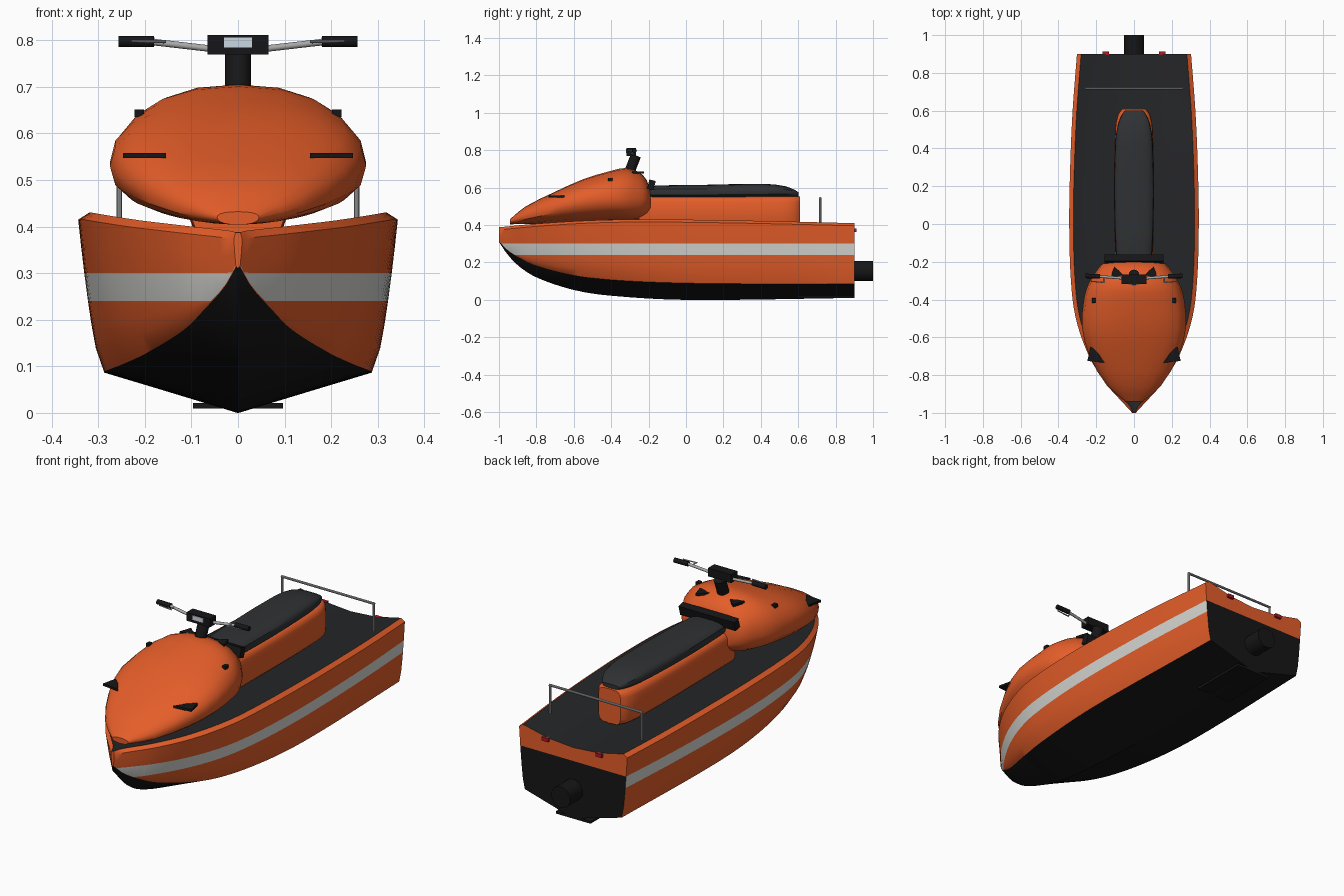
import bpy, bmesh
from math import cos, sin, pi, radians
from mathutils import Vector

if "Cube" in bpy.data.objects:
    bpy.data.objects.remove(bpy.data.objects["Cube"])


def mat(name, r, g, b):
    m = bpy.data.materials.new(name)
    m.diffuse_color = (r, g, b, 1)
    m.use_nodes = True
    m.node_tree.nodes["Principled BSDF"].inputs["Base Color"].default_value = m.diffuse_color
    return m


ORANGE = mat("orange", 0.78, 0.11, 0.022)
STRIPE = mat("stripe", 0.68, 0.68, 0.65)
BLACK = mat("black", 0.008, 0.008, 0.009)
DECK = mat("deck_mat", 0.018, 0.019, 0.021)
SEAT = mat("seat_vinyl", 0.028, 0.031, 0.034)
STEEL = mat("steel", 0.4, 0.4, 0.4)
RED = mat("red", 0.4, 0.01, 0.02)
SCREEN = mat("screen_glass", 0.6, 0.68, 0.76)


def curve(knots, y):
    """Smooth Hermite interpolation of (y, value) knots."""
    n = len(knots)
    slope = lambda a, b: (knots[b][1] - knots[a][1]) / (knots[b][0] - knots[a][0])
    for i in range(n - 1):
        (y0, v0), (y1, v1) = knots[i], knots[i + 1]
        if y <= y1 + 1e-9:
            m0 = slope(max(i - 1, 0), i + 1)
            m1 = slope(i, min(i + 2, n - 1))
            h = y1 - y0
            t = (y - y0) / h
            return (v0 * (2*t**3 - 3*t*t + 1) + h * m0 * (t**3 - 2*t*t + t)
                    + v1 * (3*t*t - 2*t**3) + h * m1 * (t**3 - t*t))
    return knots[-1][1]


def finish(name, bm, mats, angle=35):
    bmesh.ops.recalc_face_normals(bm, faces=bm.faces)
    me = bpy.data.meshes.new(name)
    bm.to_mesh(me)
    bm.free()
    ob = bpy.data.objects.new(name, me)
    bpy.context.collection.objects.link(ob)
    for m in mats:
        me.materials.append(m)
    bpy.ops.object.select_all(action='DESELECT')
    ob.select_set(True)
    bpy.context.view_layer.objects.active = ob
    bpy.ops.object.shade_smooth_by_angle(angle=radians(angle))
    return ob


def loft(bm, rings, strip=lambda j: 0):
    vs = [[bm.verts.new(p) for p in r] for r in rings]
    n = len(vs[0])
    for a, b in zip(vs, vs[1:]):
        for j in range(n):
            k = (j + 1) % n
            bm.faces.new((a[j], a[k], b[k], b[j])).material_index = strip(j)
    return vs


def pod(name, knots, power, m, steps=2, seg=20, angle=35):
    """Superellipse loft; each knot is (y, half width, centre z, up, down)."""
    cols = [[(k[0], k[c]) for k in knots] for c in range(1, 5)]
    ys = [a[0] + (b[0] - a[0]) * s / steps
          for a, b in zip(knots, knots[1:]) for s in range(steps)] + [knots[-1][0]]
    sp = lambda v: (1 if v >= 0 else -1) * abs(v) ** (2 / power)
    rings = []
    for y in ys:
        w, zc, up, dn = [curve(c, y) for c in cols]
        ring = []
        for i in range(seg):
            a = 2 * pi * i / seg
            s = sp(sin(a))
            ring.append((w * sp(cos(a)), y, zc + s * (up if s > 0 else dn)))
        rings.append(ring)
    bm = bmesh.new()
    vs = loft(bm, rings)
    bm.faces.new(vs[0])
    bm.faces.new(vs[-1])
    return finish(name, bm, [m], angle)


def box(name, c, size, m, tilt=0):
    bpy.ops.mesh.primitive_cube_add(size=1, location=c, rotation=(tilt, 0, 0))
    ob = bpy.context.object
    ob.name, ob.scale = name, size
    ob.data.materials.append(m)
    return ob


def rod(name, a, b, r, m, seg=16):
    a, b = Vector(a), Vector(b)
    d = b - a
    bpy.ops.mesh.primitive_cylinder_add(vertices=seg, radius=r, depth=d.length, location=(a + b) / 2)
    ob = bpy.context.object
    ob.name = name
    ob.rotation_euler = d.to_track_quat('Z', 'Y').to_euler()
    ob.data.materials.append(m)
    bpy.ops.object.shade_smooth_by_angle(angle=radians(35))
    return ob


def plate(name, pts, thick, m):
    """Flat polygon thickened along z."""
    bm = bmesh.new()
    f = bm.faces.new([bm.verts.new(p) for p in pts])
    ext = bmesh.ops.extrude_face_region(bm, geom=[f])
    bmesh.ops.translate(bm, vec=(0, 0, thick),
                        verts=[v for v in ext["geom"] if isinstance(v, bmesh.types.BMVert)])
    return finish(name, bm, [m], 10)


# Hull: keel, chine, sheer and width curves lofted bow to stern
KEEL = [(-1, .31), (-.96, .25), (-.9, .185), (-.8, .12), (-.6, .053), (-.4, .022), (0, .0), (.9, .01)]
CHZ = [(-1, .315), (-.96, .27), (-.9, .23), (-.8, .183), (-.6, .132), (-.4, .107), (-.1, .092), (.3, .086), (.9, .086)]
CHX = [(-1, .004), (-.9, .065), (-.8, .11), (-.6, .19), (-.4, .24), (-.1, .278), (.2, .287), (.9, .27)]
WIDE = [(-1, .009), (-.95, .055), (-.85, .145), (-.7, .238), (-.5, .308), (-.3, .334), (0, .343), (.3, .338), (.6, .325), (.9, .302)]
SHEER = [(-1, .388), (-.8, .407), (-.5, .425), (-.2, .43), (.3, .424), (.9, .41)]
rings = []
for i in range(41):
    y = -1 + 1.9 * (i / 40) ** 1.35
    zk, zc, xc, xg, zs = [curve(k, y) for k in (KEEL, CHZ, CHX, WIDE, SHEER)]
    zg = zs - .014
    side = lambda z: (xc + (xg - xc) * max(0, (z - zc) / (zg - zc)) ** .6, z)
    zl, zu = max(.24, zc + .001), max(.30, zc + .002)
    xr = max(xg - .022, xg * .5)
    sag = .042 * min(1, xg / .3)
    half = [(xc, zc), side((zc * 2 + zl) / 3), side((zc + zl * 2) / 3), side(zl), side(zu),
            side((zu + zg) / 2), (xg, zg), (xr, zs), (xr * .5, zs - sag * .75)]
    loop = [(0, zk)] + half + [(0, zs - sag)] + [(-x, z) for x, z in reversed(half)]
    rings.append([(x, y, z) for x, z in loop])
BANDS = [2, 0, 0, 0, 1, 0, 0, 0, 3, 3]
bm = bmesh.new()
vs = loft(bm, rings, lambda j: BANDS[j if j < 10 else 19 - j])
bm.faces.new(vs[0])
end = vs[-1]
bm.faces.new(end[:6] + end[15:]).material_index = 2
bm.faces.new(end[5:16]).material_index = 0
finish("hull", bm, [ORANGE, STRIPE, BLACK, DECK], 28)

# Front cowl, seat base and seat cushion
pod("front_cowl", [(-.94, .045, .42, .012, .016), (-.86, .14, .445, .053, .04),
                   (-.7, .235, .495, .083, .085), (-.55, .275, .53, .115, .115),
                   (-.4, .266, .54, .15, .115), (-.32, .243, .54, .165, .115),
                   (-.25, .2, .54, .142, .11), (-.21, .165, .54, .1, .09),
                   (-.19, .12, .53, .05, .06)], 2.3, ORANGE)
pod("seat_base", [(-.25, .1, .47, .085, .09), (.2, .105, .47, .085, .09), (.5, .1, .47, .085, .09),
                  (.58, .085, .47, .085, .09), (.61, .062, .47, .083, .09)], 5, ORANGE)
pod("seat", [(-.2, .085, .575, .025, .03), (-.16, .096, .575, .036, .03), (.1, .105, .575, .04, .03),
             (.42, .1, .578, .042, .03), (.53, .085, .578, .03, .028), (.585, .06, .572, .014, .022),
             (.602, .045, .57, .004, .016)], 3, SEAT)

# Dash bar and steering
box("dash_bar", (0, -.185, .615), (.31, .035, .05), BLACK, radians(-15))
rod("steering_column", (0, -.315, .65), (0, -.268, .772), .028, BLACK)
box("steering_head", (0, -.293, .79), (.13, .05, .042), BLACK)
box("display", (0, -.319, .795), (.06, .004, .022), SCREEN)

# Paired fittings
for s, tag in ((-1, "left"), (1, "right")):
    rod("handlebar_" + tag, (.06 * s, -.287, .782), (.19 * s, -.277, .797), .007, STEEL)
    rod("grip_" + tag, (.18 * s, -.277, .797), (.256 * s, -.275, .797), .012, BLACK)
    rod("lever_" + tag, (.155 * s, -.31, .797), (.228 * s, -.303, .798), .003, STEEL, 8)
    rod("lever_mount_" + tag, (.16 * s, -.279, .796), (.16 * s, -.31, .797), .003, STEEL, 8)
    plate("headlight_" + tag, [(.247 * s, -.725, .547), (.155 * s, -.735, .547),
                               (.2 * s, -.67, .547), (.23 * s, -.65, .547)], .011, BLACK)
    box("side_vent_" + tag, (.212 * s, -.405, .643), (.02, .025, .016), BLACK)
    plate("rear_vent_" + tag, [(.05 * s, -.275, .675), (.125 * s, -.29, .675),
                               (.105 * s, -.225, .675)], .012, BLACK)
    box("tail_light_" + tag, (.15 * s, .903, .372), (.035, .018, .018), RED)
    rod("rail_post_" + tag, (.255 * s, .718, .39), (.255 * s, .718, .545), .006, STEEL, 10)

# Rear rail, jet nozzle and ride plate
rod("rail_bar", (-.26, .718, .545), (.26, .718, .545), .006, STEEL, 10)
rod("jet_nozzle", (0, .85, .155), (0, 1.0, .155), .053, BLACK, 24)
box("ride_plate", (0, .75, .015), (.194, .3, .012), BLACK)
